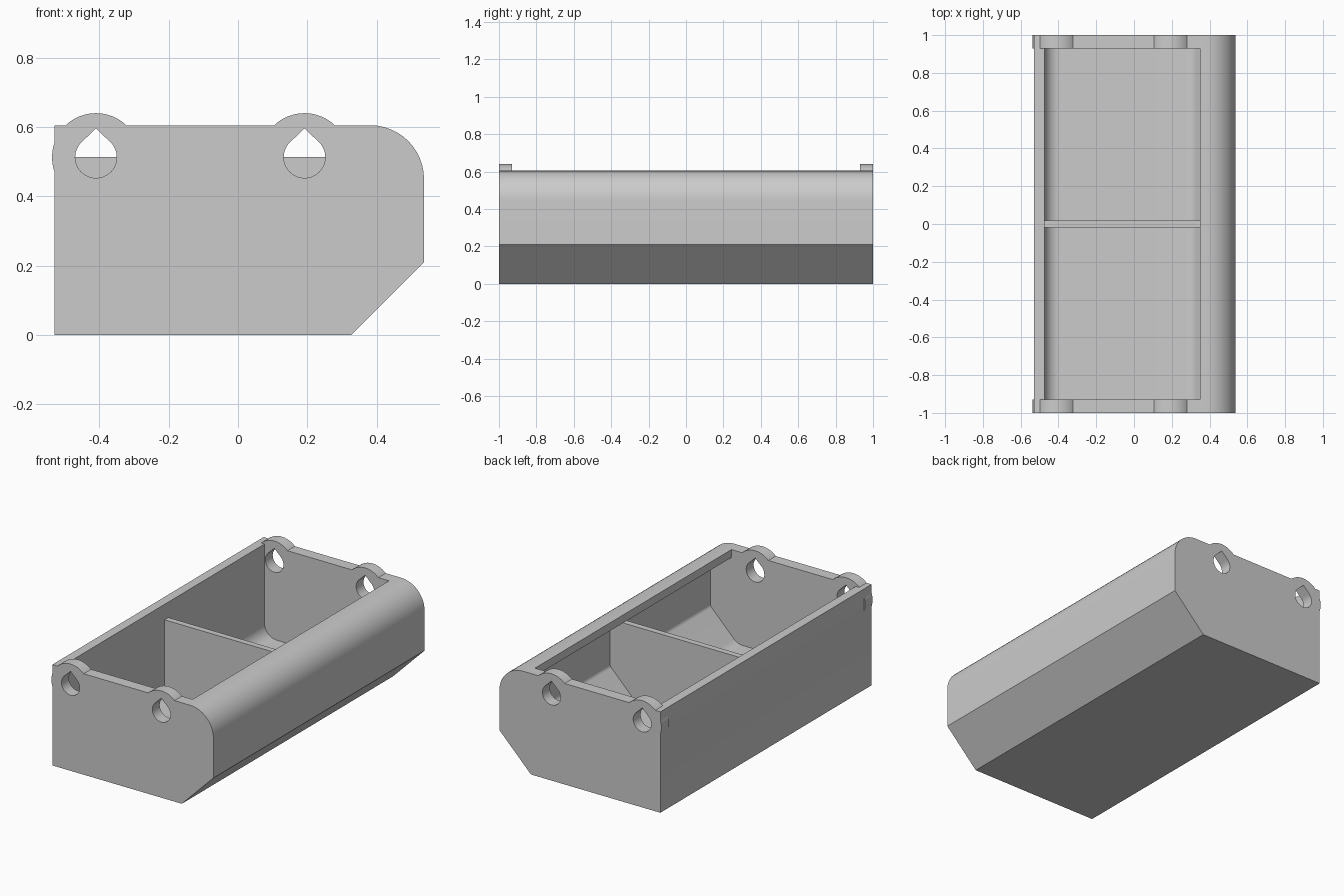
import bpy, bmesh, math
from mathutils import Vector

old = bpy.data.objects.get("Cube")
if old:
    bpy.data.objects.remove(old, do_unlink=True)

GREY = (0.6, 0.6, 0.6, 1)
mat = bpy.data.materials.new("light_grey")
mat.use_nodes = True
mat.diffuse_color = GREY
mat.node_tree.nodes["Principled BSDF"].inputs["Base Color"].default_value = GREY

HOLE_Z = 0.513
HOLE_XS = (-0.41, 0.192)
END = 0.93          # inner face of the end walls


def rounded(corners, steps=12):
    """Outline from (x, z, radius) corners, rounding each by its radius."""
    out = []
    for i, (x, z, r) in enumerate(corners):
        p = Vector((x, z))
        if not r:
            out.append(p)
            continue
        a = (Vector(corners[i - 1][:2]) - p).normalized()
        b = (Vector(corners[(i + 1) % len(corners)][:2]) - p).normalized()
        half = math.acos(a.dot(b)) / 2
        centre = p + (a + b).normalized() * (r / math.sin(half))
        start = p + a * (r / math.tan(half)) - centre
        end = p + b * (r / math.tan(half)) - centre
        sweep = math.pi - 2 * half
        for k in range(steps + 1):
            t = sweep * k / steps
            out.append(centre + (start * math.sin(sweep - t) + end * math.sin(t))
                       / math.sin(sweep))
    return out


def arc(x, z, r, a0, a1, steps):
    angles = [math.radians(a0 + (a1 - a0) * k / steps) for k in range(steps + 1)]
    return [Vector((x + r * math.cos(a), z + r * math.sin(a))) for a in angles]


def prism(name, outline, y0, y1):
    """Extrude an x-z outline along y."""
    bm = bmesh.new()
    face = bm.faces.new([bm.verts.new((p.x, y0, p.y)) for p in outline])
    ext = bmesh.ops.extrude_face_region(bm, geom=[face])["geom"]
    moved = [v for v in ext if isinstance(v, bmesh.types.BMVert)]
    bmesh.ops.translate(bm, verts=moved, vec=(0, y1 - y0, 0))
    # The starting face is still present and closes the near end
    bmesh.ops.recalc_face_normals(bm, faces=bm.faces)
    mesh = bpy.data.meshes.new(name)
    bm.to_mesh(mesh)
    bm.free()
    mesh.materials.append(mat)
    obj = bpy.data.objects.new(name, mesh)
    bpy.context.collection.objects.link(obj)
    return obj


def boolean(target, tool, operation):
    """Apply a boolean and discard the tool."""
    mod = target.modifiers.new("cut", "BOOLEAN")
    mod.object, mod.operation, mod.solver = tool, operation, "EXACT"
    bpy.context.view_layer.objects.active = target
    bpy.ops.object.modifier_apply(modifier=mod.name)
    bpy.data.objects.remove(tool, do_unlink=True)


# Bin shell: one rounded upper edge and one bevelled lower edge
shell = rounded([(-0.53, 0, 0), (0.328, 0, 0), (0.537, 0.21, 0),
                 (0.537, 0.605, 0.155), (-0.53, 0.605, 0)])
bin_body = prism("bin_body", shell, -1, 1)

# Hollow interior, leaving a lip over the rounded side
cavity = rounded([(-0.475, 0.05, 0.08), (0.309, 0.05, 0.08), (0.49, 0.231, 0.03),
                  (0.49, 0.557, 0.107), (0.35, 0.557, 0),
                  (0.35, 0.75, 0), (-0.475, 0.75, 0)])
boolean(bin_body, prism("cavity_cutter", cavity, -END, END), "DIFFERENCE")

# Round bosses on both end walls
for x in HOLE_XS:
    for y0, y1 in ((-1, -END), (END, 1)):
        boss = arc(x, HOLE_Z, 0.127, 0, 360 * 47 / 48, 47)
        boolean(bin_body, prism("boss", boss, y0, y1), "UNION")

# Teardrop hanging holes through the end walls
for x in HOLE_XS:
    for y0, y1 in ((-1.1, -0.9), (0.9, 1.1)):
        drop = arc(x, HOLE_Z, 0.06, 135, 405, 36) + [Vector((x, HOLE_Z + 0.083))]
        boolean(bin_body, prism("hole_cutter", drop, y0, y1), "DIFFERENCE")

# Divider fills the cavity section up to the hole centres
section = []
for p in cavity:
    q = Vector((p.x, min(p.y, HOLE_Z)))
    if not any((q - s).length < 1e-4 for s in section):
        section.append(q)
divider = prism("divider", section, -0.018, 0.018)

# Smooth rounded surfaces, sharp edges elsewhere
for obj in (bin_body, divider):
    bpy.ops.object.select_all(action="DESELECT")
    obj.select_set(True)
    bpy.context.view_layer.objects.active = obj
    bpy.ops.object.shade_smooth_by_angle(angle=math.radians(30))
